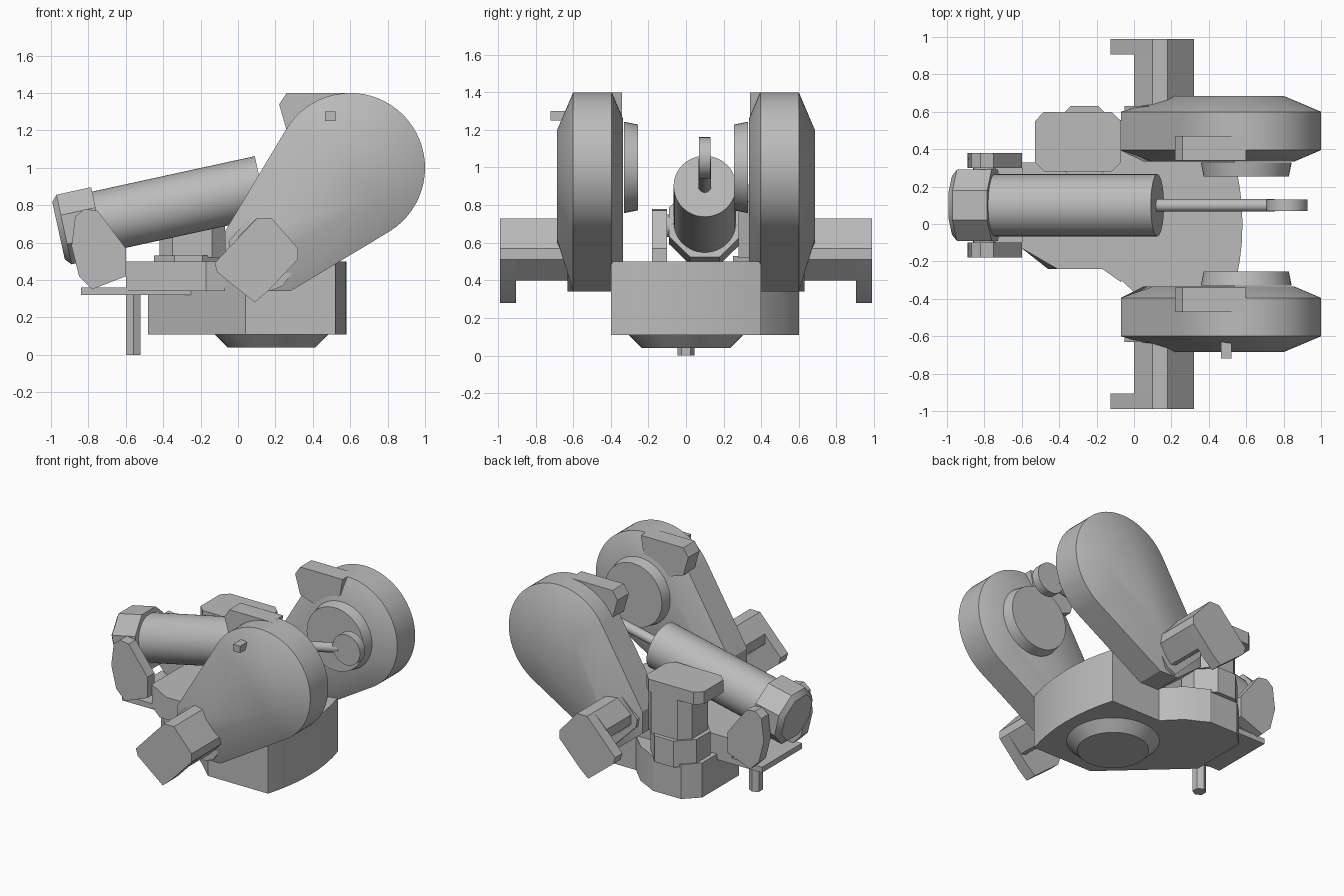
import bpy, bmesh, math
from mathutils import Vector

cube = bpy.data.objects.get("Cube")
if cube:
    bpy.data.objects.remove(cube)

grey = bpy.data.materials.new("cast_grey")
grey.diffuse_color = (0.5, 0.5, 0.5, 1)
grey.use_nodes = True
grey.node_tree.nodes["Principled BSDF"].inputs["Base Color"].default_value = (0.5, 0.5, 0.5, 1)


def loft(name, loops):
    """Skin matching loops of points and cap both ends."""
    bm = bmesh.new()
    rings = [[bm.verts.new(p) for p in loop] for loop in loops]
    n = len(rings[0])
    for a, b in zip(rings, rings[1:]):
        for i in range(n):
            j = (i + 1) % n
            bm.faces.new((a[i], a[j], b[j], b[i]))
    bm.faces.new(rings[0])
    bm.faces.new(rings[-1])
    bmesh.ops.recalc_face_normals(bm, faces=bm.faces)
    mesh = bpy.data.meshes.new(name)
    bm.to_mesh(mesh)
    bm.free()
    mesh.materials.append(grey)
    obj = bpy.data.objects.new(name, mesh)
    bpy.context.scene.collection.objects.link(obj)
    bpy.ops.object.select_all(action='DESELECT')
    obj.select_set(True)
    bpy.context.view_layer.objects.active = obj
    bpy.ops.object.shade_smooth_by_angle(angle=math.radians(30))
    return obj


def side_prism(name, pts, y0, y1):
    return loft(name, [[(x, y, z) for x, z in pts] for y in (y0, y1)])


def upright_prism(name, pts, z0, z1):
    return loft(name, [[(x, y, z) for x, y in pts] for z in (z0, z1)])


def box(name, x0, x1, y0, y1, z0, z1):
    return upright_prism(name, [(x0, y0), (x1, y0), (x1, y1), (x0, y1)], z0, z1)


def round_bar(name, stations, sides=40, turn=0.0):
    """Round or faceted bar through (centre, radius) stations."""
    start, end = Vector(stations[0][0]), Vector(stations[-1][0])
    turned = (end - start).to_track_quat('Z', 'Y')
    loops = []
    for centre, r in stations:
        loop = []
        for i in range(sides):
            a = math.tau * i / sides + turn
            loop.append(Vector(centre) + turned @ Vector((r * math.cos(a), r * math.sin(a), 0)))
        loops.append(loop)
    return loft(name, loops)


def arm_outline(r, foot):
    """Round head joined to a cornered foot, in x and z."""
    arc = [math.radians(-58 + 207 * i / 36) for i in range(37)]
    return [(0.6 + r * math.cos(a), 1 + r * math.sin(a)) for a in arc] + foot


# Main base with bowed front end and turntable disc
bow = [(0.52 + 0.06 * (1 - (y / 4) ** 2), y / 10) for y in range(-4, 5)]
back_steps = [(0.12, 0.4), (0, 0.52), (-0.1, 0.57), (-0.15, 0.6)]
upright_prism("base", [(0.04, -0.4)] + bow + back_steps +
              [(-0.38, 0.6), (-0.48, 0.5), (-0.48, 0.08)], 0.11, 0.36)
upright_prism("base_top", [(-0.07, -0.3), (0.04, -0.4)] + bow + [(-0.07, 0.4)], 0.36, 0.5)
round_bar("base_disc", [((0.18, 0, 0.11), 0.305), ((0.18, 0, 0.04), 0.235)])

# Rear shelf carrying the cylinder
loft("shelf_block", [
    [(-0.46, -0.24, 0.34), (-0.17, -0.24, 0.34), (-0.07, -0.31, 0.34), (-0.07, 0.33, 0.34),
     (-0.6, 0.33, 0.34), (-0.6, -0.13, 0.34)],
    [(-0.41, -0.24, 0.5), (-0.17, -0.24, 0.5), (-0.07, -0.31, 0.5), (-0.07, 0.33, 0.5),
     (-0.6, 0.33, 0.5), (-0.6, -0.13, 0.5)]])
box("shelf_plate", -0.84, -0.18, -0.13, 0.33, 0.32, 0.36)
round_bar("foot_pin", [((-0.56, 0, 0), 0.046), ((-0.56, 0, 0.33), 0.046)], 6, math.pi / 6)

# Cylinder brackets
bracket = [(-0.89, 0.58), (-0.85, 0.42), (-0.78, 0.35), (-0.6, 0.42),
           (-0.6, 0.57), (-0.75, 0.77), (-0.82, 0.78), (-0.87, 0.74)]
for label, y in (("right", -0.18), ("left", 0.3)):
    side_prism("cylinder_bracket_" + label, bracket, y, y + 0.08)
round_bar("cylinder_pivot", [((-0.8, -0.14, 0.69), 0.06), ((-0.8, 0.34, 0.69), 0.06)], 20)

# Tilted cylinder, head, rod and eye
tilt = Vector((0.977, 0, 0.213))
mouth = Vector((0.125, 0.1, 0.9))


def along(t):
    return mouth + tilt * t


round_bar("cylinder_barrel", [(along(-0.9), 0.166), (along(0), 0.166)], 48)
round_bar("cylinder_head", [(along(-1.11), 0.17), (along(-1.08), 0.206),
                            (along(-0.89), 0.206)], 8, math.pi / 8)
round_bar("cylinder_rod", [(along(-0.02), 0.034), (along(0.64), 0.034)], 20)
eye = along(0.71)
round_bar("rod_eye", [(eye - Vector((0, 0.03, 0)), 0.11), (eye + Vector((0, 0.03, 0)), 0.11)], 32)

# Matching arm housings and their motors
main = arm_outline(0.4, [(-0.07, 0.66), (-0.07, 0.5), (0.13, 0.34), (0.28, 0.34)])
dome = arm_outline(0.2, [(0.22, 0.68), (0.22, 0.64), (0.3, 0.6), (0.36, 0.62)])
inner = arm_outline(0.26, [(0.1, 0.66), (0.05, 0.56), (0.17, 0.45), (0.25, 0.47)])
motor_top = [(0.32, 0.51), (0.32, 0.57), (0.18, 0.73), (0.1, 0.73)]
motor_body = [(0, 0.63), (0, 0.56), (0.17, 0.41), (0.21, 0.4)] + motor_top
motor_cap = [(-0.125, 0.49), (-0.11, 0.44), (0.09, 0.28), (0.16, 0.34)] + motor_top
flange = [(-0.05, 0.61), (-0.04, 0.55), (0.17, 0.34), (0.24, 0.37),
          (0.36, 0.53), (0.36, 0.58), (0.21, 0.76), (0.1, 0.77)]
lug = [(0.22, 1.34), (0.26, 1.4), (0.6, 1.4), (0.55, 1.1), (0.26, 1.2)]
for label, s in (("right", -1), ("left", 1)):
    loft("arm_housing_" + label,
         [[(x, s * y, z) for x, z in outline]
          for y, outline in ((0.335, inner), (0.395, main), (0.6, main), (0.685, dome))])
    round_bar("arm_boss_" + label, [((0.6, s * 0.33, 1), 0.243), ((0.6, s * 0.255, 1), 0.228)], 48)
    side_prism("arm_lug_" + label, lug, s * 0.34, s * 0.47)
    side_prism("motor_flange_" + label, flange, s * 0.59, s * 0.63)
    side_prism("motor_body_" + label, motor_body, s * 0.62, s * 0.91)
    side_prism("motor_cap_" + label, motor_cap, s * 0.905, s * 0.99)
box("sensor_block", 0.465, 0.52, -0.72, -0.62, 1.25, 1.3)

# Upright motor at the back


def chamfered(x0, x1, y0, y1, c):
    return [(x0 + c, y0), (x1 - c, y0), (x1, y0 + c), (x1, y1 - c),
            (x1 - c, y1), (x0 + c, y1), (x0, y1 - c), (x0, y0 + c)]


upright_prism("upright_motor_flange", chamfered(-0.45, -0.08, 0.25, 0.63, 0.11), 0.34, 0.53)
upright_prism("upright_motor_body", chamfered(-0.42, -0.07, 0.28, 0.6, 0.07), 0.52, 0.83)
upright_prism("upright_motor_cap", chamfered(-0.53, -0.07, 0.28, 0.6, 0.05), 0.82, 0.91)
